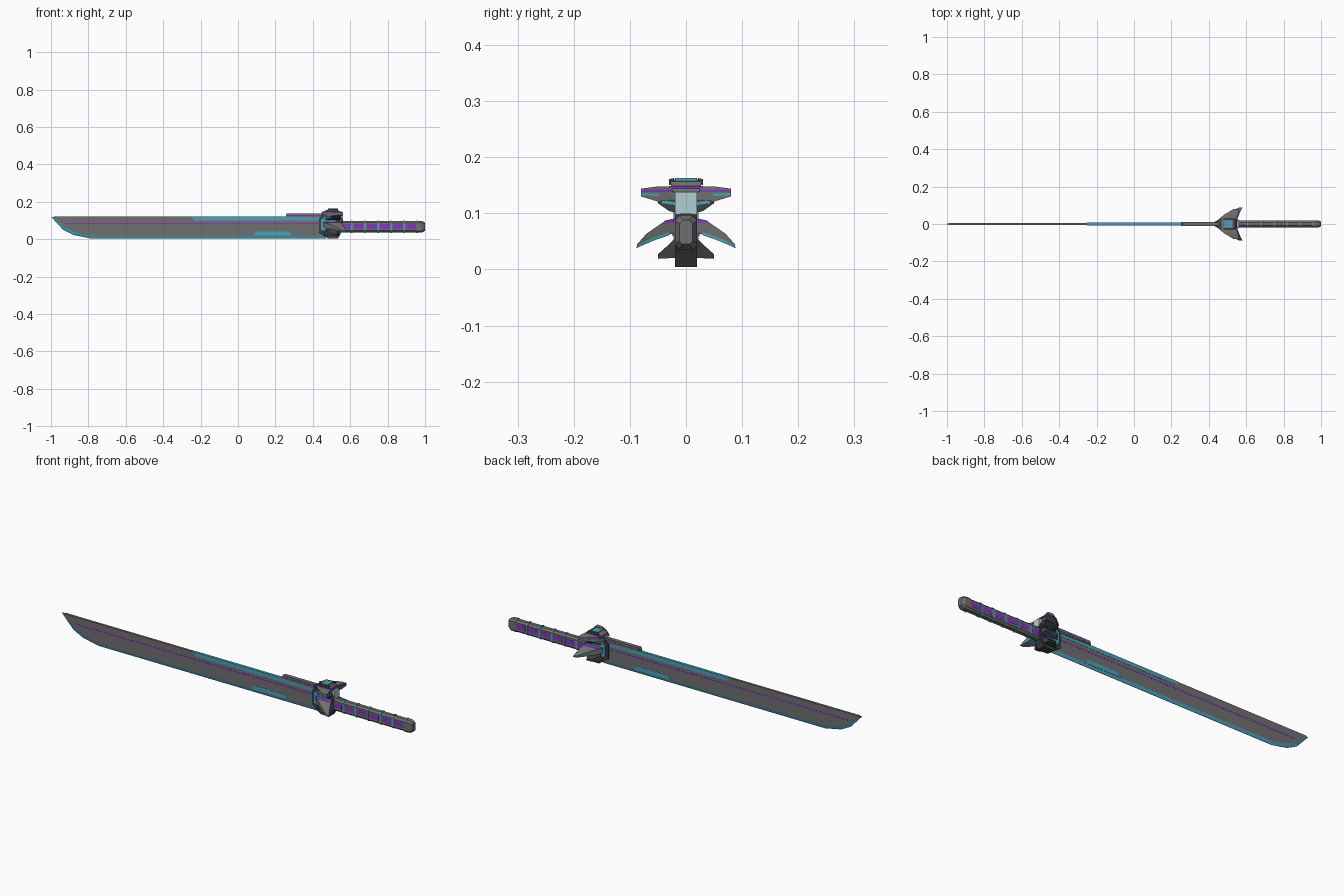
import bpy, bmesh

def material(name, r, g, b):
    m = bpy.data.materials.new(name)
    m.diffuse_color = (r, g, b, 1)
    return m

GREY = material("steel_grey", 0.16, 0.16, 0.16)
DARK = material("dark_grey", 0.05, 0.05, 0.055)
CYAN = material("cyan", 0.07, 0.36, 0.48)
PURPLE = material("purple", 0.22, 0.04, 0.50)
PALE = material("pale_cyan", 0.45, 0.62, 0.64)

def loft(name, sections, mat, mirror=False):
    """Skin between matching closed sections and cap both ends."""
    bm = bmesh.new()
    rings = [[bm.verts.new(p) for p in s] for s in sections]
    n = len(rings[0])
    for a, b in zip(rings, rings[1:]):
        for i in range(n):
            j = (i + 1) % n
            bm.faces.new((a[i], a[j], b[j], b[i]))
    bm.faces.new(rings[0][::-1])
    bm.faces.new(rings[-1])
    bmesh.ops.recalc_face_normals(bm, faces=bm.faces)
    me = bpy.data.meshes.new(name)
    bm.to_mesh(me)
    bm.free()
    me.materials.append(mat)
    ob = bpy.data.objects.new(name, me)
    bpy.context.collection.objects.link(ob)
    if mirror:
        mod = ob.modifiers.new("mirror", 'MIRROR')
        mod.use_axis = (False, True, False)
        mod.use_mirror_merge = False
    return ob

def plate(name, profile, half, mat):
    """Side profile (x, z) extruded evenly to both sides of y = 0."""
    return loft(name, [[(x, y, z) for x, z in profile] for y in (-half, half)], mat)

def box(name, x0, x1, half, z0, z1, mat):
    return plate(name, [(x0, z0), (x1, z0), (x1, z1), (x0, z1)], half, mat)

def octagon(x, half, z0, z1, c):
    """Chamfered rectangle across the handle."""
    return [(x, -half + c, z0), (x, half - c, z0), (x, half, z0 + c), (x, half, z1 - c),
            (x, half - c, z1), (x, -half + c, z1), (x, -half, z1 - c), (x, -half, z0 + c)]

def rib(y, x0, x1, z0, z1, slope=0.0):
    """Wing section at distance y; slope drops the trailing edge."""
    return [(x0, y, z0), (x1, y, z0 - slope), (x1, y, z1 - slope), (x0, y, z1)]

# Blade: flat body with a wedge-shaped cutting edge following the curved tip
T = 0.006
inner = [(-0.985, 0.117), (-0.92, 0.062), (-0.865, 0.036), (-0.79, 0.02), (0.47, 0.02)]
outer = [(-1.0, 0.12), (-0.935, 0.05), (-0.88, 0.022), (-0.79, 0.004), (0.47, 0.004)]
plate("blade_body", inner + [(0.47, 0.12), (-0.985, 0.12)], T, GREY)
loft("cutting_edge", [[(a[0], -T, a[1]), (a[0], T, a[1]), (b[0], 0.001, b[1]), (b[0], -0.001, b[1])]
                      for a, b in zip(inner, outer)], CYAN)
plate("spine_inlay", [(-0.25, 0.1205), (-0.235, 0.101), (0.45, 0.101), (0.45, 0.1205)], T + 0.001, CYAN)
plate("lower_inlay", [(0.08, 0.019), (0.10, 0.04), (0.27, 0.04), (0.29, 0.019)], T + 0.001, CYAN)
box("blade_groove", -0.92, 0.45, T + 0.0006, 0.080, 0.086, PURPLE)

# Rail on the spine in front of the guard
plate("spine_rail", [(0.255, 0.12), (0.26, 0.138), (0.46, 0.138), (0.46, 0.115), (0.40, 0.115)], 0.010, GREY)
box("rail_stripe", 0.265, 0.45, 0.011, 0.124, 0.128, PURPLE)

# Handle: eight-sided grip, bands, side stripes and pommel
loft("grip", [octagon(0.54, 0.018, 0.036, 0.098, 0.009),
              octagon(0.965, 0.018, 0.036, 0.096, 0.009)], GREY)
for i in range(6):
    x = 0.605 + i * 0.07
    loft("grip_band_%d" % i, [octagon(x + d, 0.0195, 0.034, 0.0995, 0.0095) for d in (0, 0.008)], CYAN)
    box("grip_stripe_%d" % i, x - 0.055, x - 0.003, 0.0188, 0.055, 0.080, PURPLE)
loft("pommel", [octagon(0.955, 0.020, 0.034, 0.0985, 0.009), octagon(0.985, 0.020, 0.036, 0.096, 0.009),
                octagon(1.0, 0.012, 0.045, 0.088, 0.006)], GREY)

# Guard core, narrowing towards the blade
core = [(0.433, 0.035), (0.433, 0.112), (0.46, 0.142), (0.54, 0.138), (0.558, 0.11),
        (0.558, 0.045), (0.535, 0.004), (0.48, 0.004)]
loft("guard_core", [[(x, s * (0.014 if x < 0.44 else 0.02), z) for x, z in core] for s in (-1, 1)], DARK)
plate("guard_side_panel", [(0.445, 0.05), (0.445, 0.105), (0.47, 0.12), (0.52, 0.11), (0.52, 0.05),
                           (0.48, 0.035)], 0.022, CYAN)
box("guard_back_plate", 0.545, 0.562, 0.0195, 0.098, 0.138, PALE)

# Crest on top of the guard
loft("crest", [[(x, s * h, z) for x, z, h in ((0.45, 0.138, 0.022), (0.47, 0.155, 0.026),
               (0.49, 0.160, 0.028), (0.535, 0.157, 0.028), (0.552, 0.138, 0.024))] for s in (-1, 1)], GREY)
box("crest_stripe", 0.46, 0.549, 0.030, 0.144, 0.149, PURPLE)
box("crest_cap", 0.485, 0.525, 0.020, 0.157, 0.163, CYAN)
loft("crest_rim", [rib(0.021, 0.48, 0.535, 0.154, 0.163), rib(0.030, 0.485, 0.535, 0.150, 0.161)], DARK, True)

# Upper wings with coloured trim
loft("upper_wing", [rib(0.015, 0.45, 0.545, 0.125, 0.148), rib(0.05, 0.485, 0.553, 0.121, 0.148),
                    rib(0.08, 0.532, 0.560, 0.130, 0.144)], GREY, True)
loft("upper_wing_purple", [rib(0.02, 0.447, 0.547, 0.138, 0.142), rib(0.05, 0.482, 0.555, 0.138, 0.142),
                           rib(0.078, 0.530, 0.562, 0.138, 0.141)], PURPLE, True)
loft("upper_wing_cyan", [rib(0.048, 0.481, 0.555, 0.131, 0.135),
                         rib(0.079, 0.530, 0.562, 0.132, 0.136)], CYAN, True)

# Short middle fins under the upper wings
loft("middle_fin", [rib(0.015, 0.46, 0.545, 0.100, 0.125), rib(0.03, 0.475, 0.545, 0.104, 0.127),
                    rib(0.050, 0.515, 0.545, 0.118, 0.128)], DARK, True)
loft("middle_fin_trim", [rib(0.02, 0.458, 0.547, 0.115, 0.120),
                         rib(0.043, 0.498, 0.547, 0.118, 0.124)], CYAN, True)

# Lower wings sweeping down and back
loft("lower_wing", [rib(0.015, 0.45, 0.545, 0.066, 0.090), rib(0.038, 0.475, 0.555, 0.060, 0.086),
                    rib(0.070, 0.525, 0.568, 0.046, 0.064), rib(0.087, 0.562, 0.578, 0.039, 0.045)], GREY, True)
loft("lower_wing_cyan", [rib(0.03, 0.464, 0.554, 0.061, 0.067), rib(0.070, 0.523, 0.570, 0.047, 0.052),
                         rib(0.088, 0.561, 0.580, 0.038, 0.041)], CYAN, True)
loft("lower_wing_purple", [rib(0.015, 0.448, 0.547, 0.084, 0.092),
                           rib(0.038, 0.474, 0.557, 0.082, 0.087)], PURPLE, True)
loft("root_stripe", [rib(0.015, 0.47, 0.560, 0.055, 0.060), rib(0.024, 0.475, 0.560, 0.060, 0.066)], PURPLE, True)

# Dark bottom fins
loft("bottom_fin", [rib(0.015, 0.46, 0.540, 0.020, 0.060), rib(0.030, 0.475, 0.535, 0.020, 0.045),
                    rib(0.050, 0.505, 0.530, 0.019, 0.027)], DARK, True)
